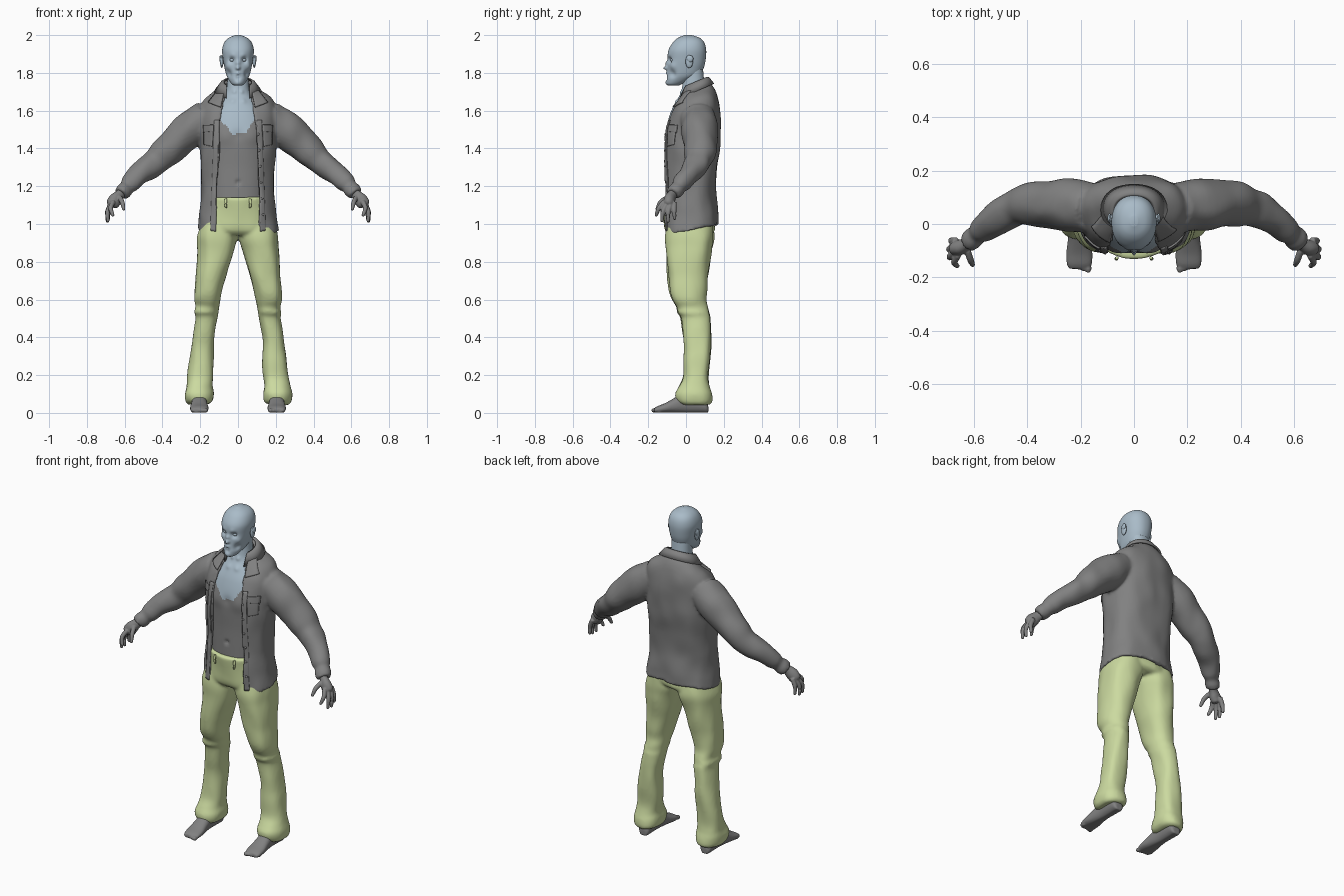
import bpy, bmesh, math
from mathutils import Vector, noise
from mathutils.bvhtree import BVHTree

if "Cube" in bpy.data.objects:
    bpy.data.objects.remove(bpy.data.objects["Cube"], do_unlink=True)


def material(name, colour):
    mat = bpy.data.materials.new(name)
    mat.use_nodes = True
    mat.diffuse_color = (*colour, 1)
    mat.node_tree.nodes["Principled BSDF"].inputs["Base Color"].default_value = (*colour, 1)
    return mat


GREY = material("plain grey", (.22, .22, .22))
BLUE = material("pale blue", (.40, .50, .58))
GREEN = material("soft green", (.60, .70, .35))


def spline(keys, steps):
    """Smoothly interpolate a list of equal-length tuples."""
    out = []
    for i in range(len(keys) - 1):
        a, b, c, d = (keys[max(0, min(len(keys) - 1, i + k))] for k in (-1, 0, 1, 2))
        for s in range(steps):
            t = s / steps
            out.append([q + t / 2 * (r - p + t * (2*p - 5*q + 4*r - e + t * (3*(q - r) + e - p)))
                        for p, q, r, e in zip(a, b, c, d)])
    return out + [list(keys[-1])]


def section(cx, cy, rx, ry, n, power=2.0, opening=0.0):
    """Rounded outline in a plane, optionally open at the front."""
    start = math.asin(min(1, opening / rx) ** (power / 2)) if opening else 0
    points = []
    for i in range(n):
        a = start + (2 * math.pi - 2 * start) * i / (n - 1 if opening else n)
        s, c = math.sin(a), math.cos(a)
        points.append((cx + rx * math.copysign(abs(s) ** (2 / power), s),
                       cy - ry * math.copysign(abs(c) ** (2 / power), c)))
    return points


def skin(bm, loops, strip_caps=False):
    """Bridge closed loops of points and close both ends."""
    rows = [[bm.verts.new(p) for p in loop] for loop in loops]
    n = len(rows[0])
    for low, high in zip(rows, rows[1:]):
        for i in range(n):
            bm.faces.new((low[i], low[(i+1) % n], high[(i+1) % n], high[i]))
    for row in (rows[0], rows[-1]):
        if strip_caps:
            for i in range(n // 2 - 1):
                bm.faces.new((row[i], row[i+1], row[n-2-i], row[n-1-i]))
        else:
            bm.faces.new(row)


def column(bm, keys, n=64, steps=6, power=2.0, side=1):
    """Stack of level outlines from keys (z, x min, x max, y front, y back)."""
    loops = []
    for z, x0, x1, front, back in spline(keys, steps):
        pts = section(side * (x0+x1) / 2, (front+back) / 2, (x1-x0) / 2, (back-front) / 2, n, power)
        loops.append([(x, y, z) for x, y in pts])
    skin(bm, loops)


def tube(bm, keys, n=24, steps=5, side=1, flat=1.0):
    """Round tube from keys (x, y, z, radius)."""
    path = spline(keys, steps)
    centres = [Vector((side * k[0], k[1], k[2])) for k in path]
    loops = []
    for i, c in enumerate(centres):
        turn = (centres[min(i+1, len(path)-1)] - centres[max(i-1, 0)]).to_track_quat('Z', 'Y')
        r = path[i][3]
        loops.append([c + turn @ Vector((x, y, 0)) for x, y in section(0, 0, r * flat, r, n)])
    skin(bm, loops)


def ball(bm, centre, size):
    made = bmesh.ops.create_uvsphere(bm, u_segments=20, v_segments=12, radius=1)["verts"]
    for v in made:
        v.co = Vector(centre) + Vector([a * b for a, b in zip(v.co, size)])


def sculpt(bm, dabs):
    """Push soft symmetrical dabs: (x, y, z), radius, (push)."""
    for v in bm.verts:
        sign = math.copysign(1, v.co.x)
        here = Vector((abs(v.co.x), v.co.y, v.co.z))
        move = Vector()
        for centre, radius, push in dabs:
            move += Vector(push) * math.exp(-((here - Vector(centre)).length / radius) ** 2)
        v.co += Vector((move.x * sign, move.y, move.z))


def crumple(bm, amount, scale):
    for v in bm.verts:
        v.co += noise.noise_vector(Vector((v.co.x, v.co.y, v.co.z * .7)) * scale) * amount


def finish(name, bm, *mats, voxel=0, relax=0):
    bmesh.ops.recalc_face_normals(bm, faces=bm.faces)
    mesh = bpy.data.meshes.new(name)
    bm.to_mesh(mesh)
    bm.free()
    for mat in mats:
        mesh.materials.append(mat)
    mesh.shade_smooth()
    obj = bpy.data.objects.new(name, mesh)
    bpy.context.collection.objects.link(obj)
    if voxel:
        mod = obj.modifiers.new("blend", 'REMESH')
        mod.mode, mod.voxel_size, mod.use_smooth_shade = 'VOXEL', voxel, True
        mod = obj.modifiers.new("relax", 'SMOOTH')
        mod.factor, mod.iterations = .5, relax
    return obj


# Head with sculpted face, eyes and ears
bm = bmesh.new()
head = [(1.732, .018, -.09, -.04), (1.742, .034, -.101, -.02), (1.765, .05, -.103, .03), (1.79, .062, -.1, .075),
        (1.83, .072, -.097, .095), (1.87, .079, -.097, .104), (1.92, .084, -.093, .107),
        (1.96, .073, -.07, .097), (1.985, .05, -.043, .073), (2, .014, -.008, .03)]
column(bm, [(z, -r, r, f, b) for z, r, f, b in head], n=96, steps=8, power=2.2)
sculpt(bm, [((.033, -.09, 1.868), .016, (0, .019, 0)), ((.03, -.1, 1.89), .016, (0, -.006, 0)),
            ((0, -.1, 1.828), .011, (0, -.025, -.004)), ((0, -.1, 1.852), .012, (0, -.012, 0)),
            ((.055, -.07, 1.835), .02, (.005, -.004, 0)), ((.05, -.075, 1.795), .02, (-.007, .008, 0)),
            ((0, -.1, 1.797), .012, (0, -.008, 0)), ((0, -.1, 1.787), .006, (0, .007, 0)),
            ((0, -.1, 1.77), .012, (0, .006, 0)), ((0, -.1, 1.747), .018, (0, -.006, 0))])
for s in (1, -1):
    ball(bm, (s * .031, -.07, 1.868), (.013, .013, .01))
    ball(bm, (s * .086, .017, 1.86), (.009, .02, .034))
    ball(bm, (s * .092, .022, 1.875), (.007, .017, .018))
finish("head", bm, BLUE)

# Neck, chest and belly, with a ragged edge between the two colours
bm = bmesh.new()
body = [(1.08, .15, -.11, .12), (1.2, .155, -.108, .12), (1.3, .165, -.106, .13), (1.4, .175, -.108, .145),
        (1.5, .175, -.105, .15), (1.58, .155, -.085, .145), (1.64, .11, -.058, .13),
        (1.69, .07, -.03, .105), (1.74, .058, -.018, .098), (1.82, .055, -.01, .09)]
column(bm, [(z, -r, r, f, b) for z, r, f, b in body], n=128, steps=10, power=2.2)
sculpt(bm, [((0, -.108, 1.22), .011, (0, .014, 0)), ((.075, -.1, 1.46), .045, (0, -.008, 0)),
            ((0, -.105, 1.47), .025, (0, .005, 0)), ((.03, -.055, 1.655), .016, (0, -.007, 0)),
            ((.02, -.025, 1.7), .012, (0, -.006, 0))])
for f in bm.faces:
    x, y, z = f.calc_center_median()
    f.material_index = int(z > 1.475 + 9 * x * x + .009 * math.sin(90 * x + 1))
finish("torso", bm, GREY, BLUE)

# Open jacket with sleeves: z, half width, front, back, half opening, tilt
shell = [(.967, .215, -.125, .172, .112, .2), (1.03, .208, -.126, .168, .112, .13), (1.2, .192, -.122, .16, .112, 0),
         (1.4, .203, -.122, .182, .1, 0), (1.5, .208, -.115, .186, .096, 0), (1.6, .205, -.083, .181, .08, .05),
         (1.655, .18, -.055, .168, .074, .15), (1.695, .13, -.036, .148, .066, .27),
         (1.722, .09, -.024, .122, .058, .4), (1.745, .08, -.018, .112, .055, .45)]
bm = bmesh.new()
loops = []
for z, r, front, back, gap, tilt in spline(shell, 8):
    mid, half = (front + back) / 2, (back - front) / 2
    ring = section(0, mid, r, half, 70, 2.4, gap)
    ring += section(0, mid, r - .02, half - .02, 70, 2.4, gap)[::-1]
    loops.append([(x, y, z + tilt * (y - mid)) for x, y in ring])
skin(bm, loops, strip_caps=True)
sleeve = [(.16, .06, 1.56, .095), (.25, .072, 1.5, .098), (.33, .075, 1.43, .088), (.385, .073, 1.378, .082),
          (.43, .065, 1.335, .071), (.475, .045, 1.3, .067), (.53, .01, 1.258, .057), (.57, -.025, 1.215, .05),
          (.588, -.04, 1.194, .039), (.604, -.054, 1.176, .044), (.62, -.068, 1.157, .04)]
for s in (1, -1):
    tube(bm, sleeve, n=40, side=s)
crumple(bm, .009, 11)
jacket = finish("jacket", bm, GREY, voxel=.009, relax=4)

# Thin cloth plates laid on the jacket front
bpy.context.view_layer.update()
surface = BVHTree.FromObject(jacket, bpy.context.evaluated_depsgraph_get())


def on_jacket(x, z):
    hit = surface.ray_cast(Vector((x, -1, z)), Vector((0, 1, 0)))[0]
    if hit is None or hit.y > .04:
        hit = surface.find_nearest(Vector((x, -.06, z)))[0]
    return hit + Vector((0, -.004, 0))


def plate(name, corners, side, n=14, thick=.008):
    a, b, c, d = (Vector(p) for p in corners)
    bm = bmesh.new()
    grid = []
    for i in range(n + 1):
        left, right = a.lerp(d, i / n), b.lerp(c, i / n)
        row = [left.lerp(right, j / 6) for j in range(7)]
        grid.append([bm.verts.new(on_jacket(side * p.x, p.y)) for p in row])
    for low, high in zip(grid, grid[1:]):
        for j in range(6):
            bm.faces.new((low[j], low[j+1], high[j+1], high[j]))
    mod = finish(name, bm, GREY).modifiers.new("thickness", 'SOLIDIFY')
    mod.thickness, mod.offset = thick, 0


for s, word in ((1, "left"), (-1, "right")):
    plate(word + "_placket", [(.118, .96), (.146, .965), (.125, 1.55), (.1, 1.55)], s, n=50, thick=.005)
    plate(word + "_pocket", [(.135, 1.41), (.18, 1.42), (.18, 1.5), (.13, 1.5)], s, thick=.005)
    plate(word + "_pocket_flap", [(.13, 1.49), (.183, 1.485), (.183, 1.525), (.128, 1.525)], s)
    plate(word + "_collar_flap", [(.09, 1.618), (.158, 1.643), (.104, 1.71), (.068, 1.725)], s, thick=.009)

# Folded collar round the back of the neck
bm = bmesh.new()
loops = []
for z, r, front, back in ((1.762, .082, -.02, .112), (1.755, .093, -.024, .124), (1.712, .125, -.045, .15)):
    mid, half = (front + back) / 2, (back - front) / 2
    ring = section(0, mid, r, half, 50, 2.2, .06) + section(0, mid, r - .01, half - .01, 50, 2.2, .06)[::-1]
    loops.append([(x, y, z - .01 + .42 * (y - mid)) for x, y in ring])
skin(bm, loops, strip_caps=True)
finish("collar", bm, GREY)

# Buttons down the left edge
bm = bmesh.new()
for i in range(6):
    z = 1.05 + .085 * i
    ball(bm, on_jacket(.132 - .03 * i / 6, z), (.007, .006, .007))
finish("buttons", bm, GREY)

# Trousers: hips and two baggy legs with gathered hems
bm = bmesh.new()
hips = [(.945, .15, -.085, .12), (.97, .2, -.112, .15), (1.03, .19, -.122, .148),
        (1.1, .172, -.13, .138), (1.14, .166, -.132, .13)]
column(bm, [(z, -r, r, f, b) for z, r, f, b in hips], power=2.2)
leg = [(.045, .155, .262, -.02, .125), (.06, .136, .278, -.048, .138), (.1, .13, .284, -.056, .136),
       (.14, .136, .276, -.04, .126), (.2, .13, .268, -.016, .12), (.33, .127, .252, -.01, .13),
       (.42, .122, .238, -.014, .134), (.5, .11, .226, -.025, .134), (.53, .106, .232, -.045, .126),
       (.56, .102, .224, -.05, .118), (.6, .094, .23, -.074, .106), (.65, .083, .228, -.092, .108),
       (.75, .056, .224, -.1, .118), (.87, .02, .219, -.106, .14), (.94, .004, .215, -.108, .15),
       (1.02, .012, .19, -.1, .14)]
for s in (1, -1):
    column(bm, leg, side=s, power=2.3)
crumple(bm, .01, 10)
finish("trousers", bm, GREEN, voxel=.009, relax=4)

# Waist loops
bm = bmesh.new()
for s in (1, -1):
    tube(bm, [(.064, -.127, 1.135, .006), (.066, -.13, 1.11, .007), (.064, -.128, 1.085, .005)], n=10, side=s)
finish("waist_loops", bm, GREEN)

# Hands with curled fingers, and bare feet with toes
tips = [((.66, -.116, 1.118), (.674, -.143, 1.085), (.663, -.157, 1.048)),
        ((.67, -.1, 1.11), (.69, -.122, 1.065), (.689, -.127, 1.018)),
        ((.673, -.08, 1.11), (.692, -.094, 1.062), (.691, -.095, 1.016)),
        ((.667, -.062, 1.115), (.685, -.063, 1.07), (.685, -.06, 1.03)),
        ((.625, -.1, 1.14), (.613, -.135, 1.115), (.605, -.153, 1.08))]
sole = [(.118, .02, .018), (.105, .034, .036), (.06, .038, .055), (0, .038, .058), (-.06, .043, .04),
        (-.11, .049, .026), (-.15, .047, .018), (-.168, .038, .012)]
for s, word in ((1, "left"), (-1, "right")):
    bm = bmesh.new()
    tube(bm, [(.6, -.05, 1.18, .026), (.625, -.072, 1.155, .028), (.648, -.086, 1.13, .036),
              (.666, -.091, 1.105, .034), (.672, -.093, 1.095, .022)], n=20, side=s, flat=.8)
    for base, joint, tip in tips:
        tube(bm, [(*base, .013), (*joint, .0125), (*tip, .009)], n=12, side=s)
        ball(bm, (s * tip[0], tip[1], tip[2]), (.009, .009, .009))
    finish(word + "_hand", bm, GREY, voxel=.004, relax=2)
    bm = bmesh.new()
    loops = []
    for y, r, h in spline(sole, 5):
        loops.append([(s * .205 + x, y, max(.002, z)) for x, z in section(0, h, r, h, 32, 2.3)])
    skin(bm, loops)
    for i in range(5):
        ball(bm, (s * (.172 + .017 * i), -.166 + .006 * i, .013), (.013 - .001 * i, .018, .0125))
    finish(word + "_foot", bm, GREY, voxel=.005, relax=2)
